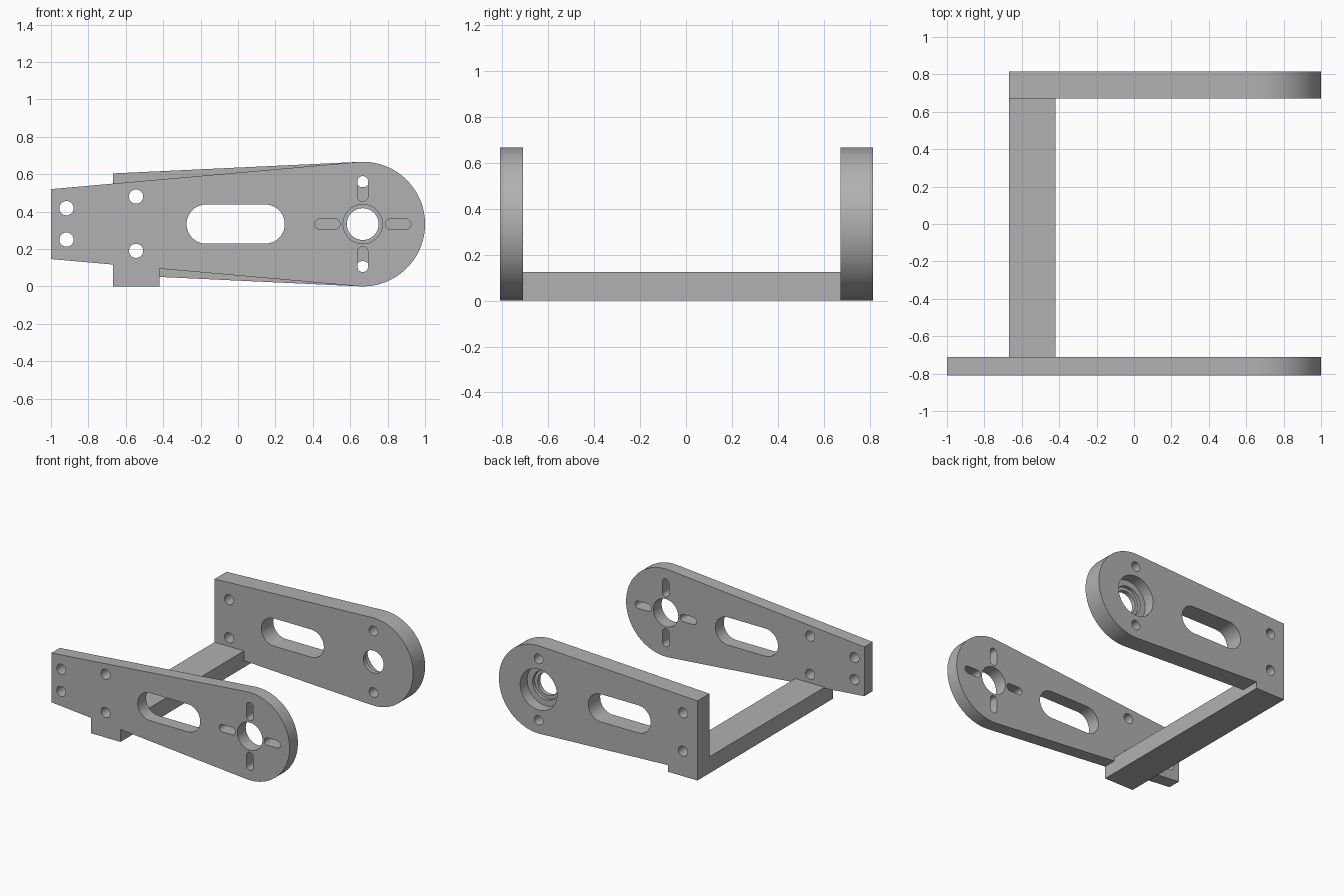
import bpy, bmesh
from math import sin, cos, pi, acos, atan2, hypot
from mathutils import Vector

if "Cube" in bpy.data.objects:
    bpy.data.objects.remove(bpy.data.objects["Cube"])

grey = bpy.data.materials.new("machined grey")
grey.use_nodes = True
COLOUR = (0.44, 0.44, 0.44, 1)
grey.diffuse_color = COLOUR
grey.node_tree.nodes["Principled BSDF"].inputs["Base Color"].default_value = COLOUR

HUB, HUB_R = Vector((0.667, 0.333)), 0.333
FOOT_L, FOOT_R = -0.667, -0.42
BAR_TOP = 0.125
FRONT, FRONT_IN, BACK_IN, BACK = -0.81, -0.71, 0.672, 0.815


def arc(c, r, a0, a1, n):
    return [Vector((c[0] + r * cos(a0 + (a1 - a0) * i / n),
                    c[1] + r * sin(a0 + (a1 - a0) * i / n))) for i in range(n + 1)]


def prism(bm, outline, y0, y1):
    """Extrude an x-z outline along y."""
    face = bm.faces.new([bm.verts.new((p[0], y0, p[1])) for p in outline])
    ext = bmesh.ops.extrude_face_region(bm, geom=[face])
    verts = [v for v in ext["geom"] if isinstance(v, bmesh.types.BMVert)]
    bmesh.ops.translate(bm, vec=(0, y1 - y0, 0), verts=verts)


def finish(name, bm):
    bmesh.ops.recalc_face_normals(bm, faces=bm.faces)
    mesh = bpy.data.meshes.new(name)
    bm.to_mesh(mesh)
    bm.free()
    mesh.materials.append(grey)
    ob = bpy.data.objects.new(name, mesh)
    bpy.context.collection.objects.link(ob)
    return ob


def slot(a, b, r):
    """Rounded slot between two points; a round hole when they coincide."""
    d = Vector(b) - Vector(a)
    t = atan2(d.y, d.x)
    if d.length < 1e-6:
        return arc(a, r, 0, 2 * pi, 48)[:-1]
    return arc(b, r, t - pi / 2, t + pi / 2, 20) + arc(a, r, t + pi / 2, t + 3 * pi / 2, 20)


def arm_outline(x, half):
    """Tapered arm: straight end at x, tangent to the round hub, with a square foot."""
    dx = HUB.x - x
    turn = pi - atan2(half, dx) - acos(HUB_R / hypot(dx, half))
    nose = arc(HUB, HUB_R, -turn, turn, 72)
    low, start = Vector((x, HUB.y - half)), nose[0]

    def under(px):
        return low.lerp(start, (px - low.x) / (start.x - low.x))

    foot = [Vector((FOOT_L, 0)), Vector((FOOT_R, 0)), under(FOOT_R)]
    if x < FOOT_L - 0.01:
        foot = [low, under(FOOT_L)] + foot
    return [Vector((x, HUB.y + half))] + foot + nose


def cut(ob, bores):
    """Remove a list of (outline, y0, y1) pockets from the plate."""
    for outline, y0, y1 in bores:
        bm = bmesh.new()
        prism(bm, outline, y0, y1)
        cutter = finish("bore_cutter", bm)
        cutter.hide_render = True
        mod = ob.modifiers.new("bore", "BOOLEAN")
        mod.object, mod.solver = cutter, "EXACT"
        bpy.context.view_layer.objects.active = ob
        bpy.ops.object.modifier_apply(modifier=mod.name)
        bpy.data.objects.remove(cutter)


def plate(name, x, half, y0, y1, holes, pockets=()):
    bm = bmesh.new()
    prism(bm, arm_outline(x, half), y0, y1)
    ob = finish(name, bm)
    cut(ob, [(h, y0 - 0.05, y1 + 0.05) for h in holes] + list(pockets))
    bpy.ops.object.select_all(action="DESELECT")
    ob.select_set(True)
    bpy.context.view_layer.objects.active = ob
    bpy.ops.object.shade_smooth_by_angle(angle=pi / 6)


# Openings shared by both plates: long window and two screw holes
window = slot((-0.17, HUB.y), (0.145, HUB.y), 0.105)
screws = [slot((-0.545, z), (-0.545, z), 0.038) for z in (0.19, 0.48)]
shared = [window] + screws

# Front plate: extra screw holes, hub bore and four radial slots
front_holes = shared + [slot((-0.917, z), (-0.917, z), 0.038) for z in (0.25, 0.418)]
front_holes.append(slot(HUB, HUB, 0.105))
for k in range(4):
    d = Vector((cos(k * pi / 2), sin(k * pi / 2)))
    front_holes.append(slot(HUB + d * 0.149, HUB + d * 0.229, 0.028))
plate("front_plate", -1.0, 0.187, FRONT, FRONT_IN, front_holes)

# Back plate: stepped bearing bore opening to the rear, screw holes above and below
back_holes = shared + [slot(HUB, HUB, 0.085)]
for s in (-1, 1):
    p = HUB + Vector((0, s * 0.233))
    back_holes.append(slot(p, p, 0.036))
bearing = [(slot(HUB, HUB, 0.155), BACK - 0.085, BACK + 0.05),
           (slot(HUB, HUB, 0.11), BACK - 0.11, BACK + 0.05)]
plate("back_plate", FOOT_L, 0.271, BACK_IN, BACK, back_holes, bearing)

# Cross bar joining the feet of both plates
bm = bmesh.new()
prism(bm, [(FOOT_L, 0), (FOOT_R, 0), (FOOT_R, BAR_TOP), (FOOT_L, BAR_TOP)], FRONT_IN, BACK_IN)
finish("cross_bar", bm)
